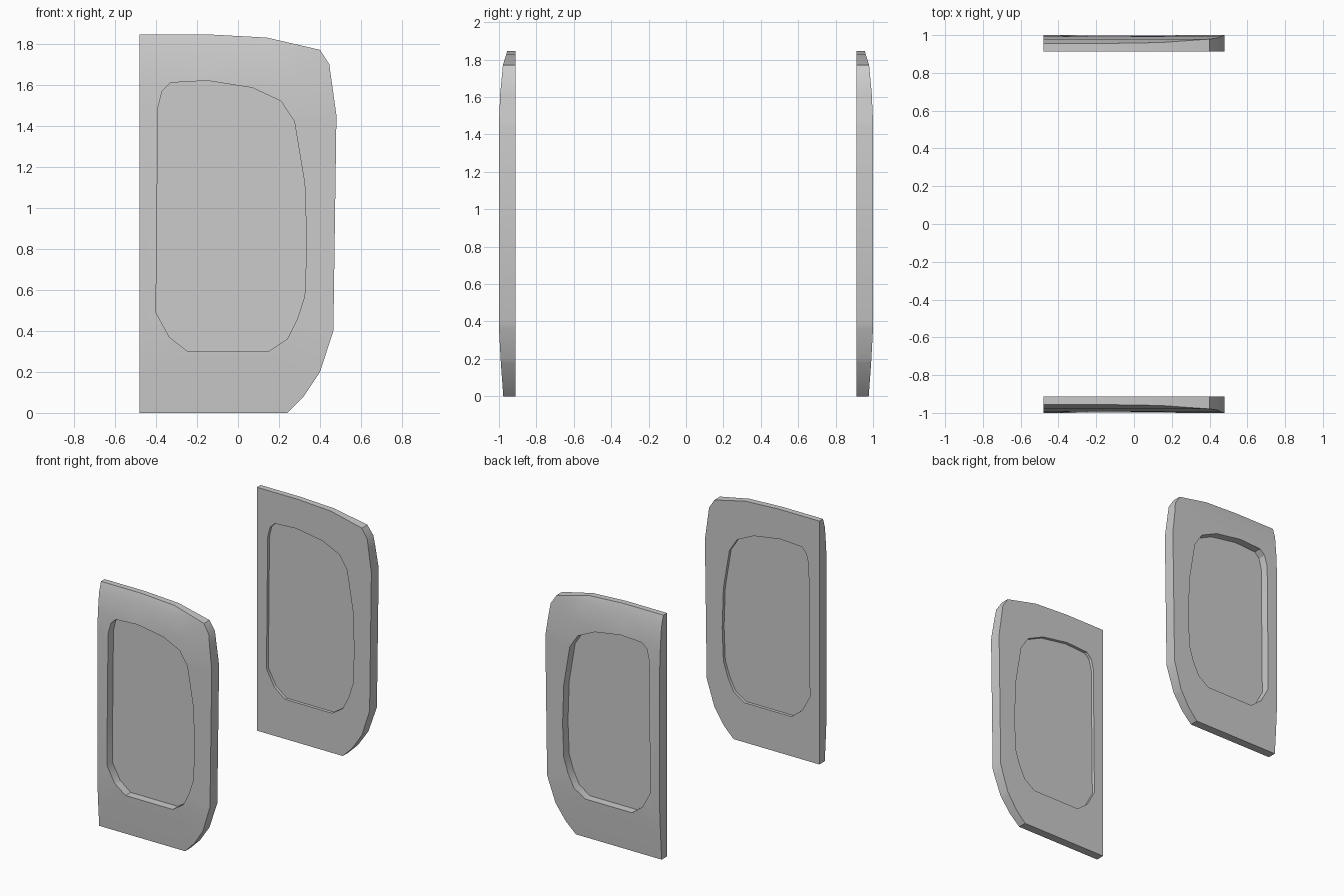
import bpy, bmesh, math

if "Cube" in bpy.data.objects:
    bpy.data.objects.remove(bpy.data.objects["Cube"])

INNER_Y = 0.912
PANE_Y = 0.935

# Door outline and window outline in (x, z)
DOOR = [(-0.48, 0), (0.24, 0), (0.32, 0.08), (0.40, 0.20), (0.465, 0.40),
        (0.48, 1.45), (0.445, 1.70), (0.40, 1.77), (0.14, 1.83),
        (-0.14, 1.845), (-0.48, 1.845)]
WINDOW = [(-0.245, 0.30), (0.15, 0.30), (0.24, 0.36), (0.29, 0.46), (0.325, 0.57),
          (0.335, 0.82), (0.325, 1.12), (0.275, 1.42), (0.21, 1.52), (0.07, 1.585),
          (-0.15, 1.62), (-0.33, 1.61), (-0.37, 1.57), (-0.39, 1.49),
          (-0.40, 0.49), (-0.335, 0.37)]
# Bulge of the outer skin: (z, y)
BULGE = [(0, 0.977), (0.18, 0.99), (0.36, 1.0), (1.47, 1.0), (1.62, 0.993),
         (1.77, 0.979), (1.845, 0.956)]


def outer_y(z):
    for (z0, y0), (z1, y1) in zip(BULGE, BULGE[1:]):
        if z <= z1 + 1e-5:
            return y0 + (y1 - y0) * (z - z0) / (z1 - z0)
    return BULGE[-1][1]


def add_loop(bm, pts, y):
    vs = [bm.verts.new((x, y, z)) for x, z in pts]
    return vs, [bm.edges.new((vs[i - 1], vs[i])) for i in range(len(vs))]


def finish(bm, name):
    me = bpy.data.meshes.new(name)
    bm.to_mesh(me)
    bm.free()
    ob = bpy.data.objects.new(name, me)
    bpy.context.collection.objects.link(ob)
    mod = ob.modifiers.new("both_sides", 'MIRROR')
    mod.use_axis = (False, True, False)
    mod.use_mirror_merge = False
    return ob


# Door frames: flat ring, cut at the bulge levels, extruded to the curved skin
bm = bmesh.new()
edges = add_loop(bm, DOOR, INNER_Y)[1] + add_loop(bm, WINDOW, INNER_Y)[1]
bmesh.ops.triangle_fill(bm, edges=edges, use_beauty=True, normal=(0, -1, 0))
for z, _ in BULGE[1:-1]:
    bmesh.ops.bisect_plane(bm, geom=bm.verts[:] + bm.edges[:] + bm.faces[:],
                           plane_co=(0, 0, z), plane_no=(0, 0, 1), dist=1e-5)
inner_faces = bm.faces[:]
ext = bmesh.ops.extrude_face_region(bm, geom=inner_faces, use_keep_orig=True)
for v in ext["geom"]:
    if isinstance(v, bmesh.types.BMVert):
        v.co.y = outer_y(v.co.z)
bmesh.ops.recalc_face_normals(bm, faces=bm.faces[:])
frame = finish(bm, "door_frame")
bpy.context.view_layer.objects.active = frame
frame.select_set(True)
bpy.ops.object.shade_smooth_by_angle(angle=math.radians(30))

# Window panes: thin sheets recessed in the frames
bm = bmesh.new()
verts, _ = add_loop(bm, WINDOW, PANE_Y)
bm.faces.new(verts)
bmesh.ops.recalc_face_normals(bm, faces=bm.faces[:])
for f in bm.faces:
    if f.normal.y < 0:
        f.normal_flip()
finish(bm, "window_pane")
